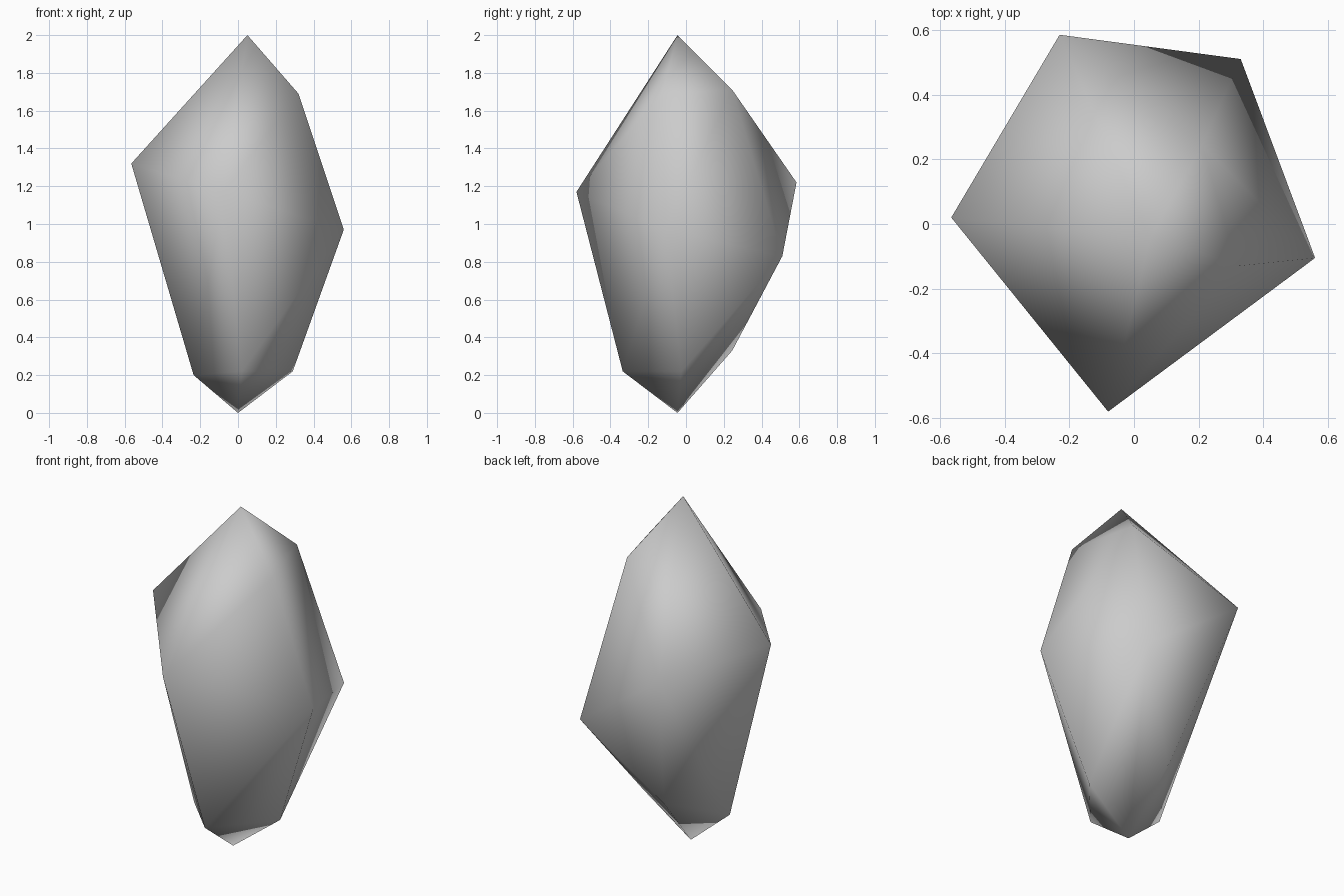
import bpy
import bmesh

# Remove the default object
default_cube = bpy.data.objects.get("Cube")
if default_cube:
    bpy.data.objects.remove(default_cube, do_unlink=True)


def make_material(name, colour):
    material = bpy.data.materials.new(name)
    material.use_nodes = True
    material.diffuse_color = colour
    shader = next(n for n in material.node_tree.nodes if n.type == "BSDF_PRINCIPLED")
    shader.inputs["Base Color"].default_value = colour
    shader.inputs["Roughness"].default_value = 0.8
    return material


def make_faceted_stone(name, rings, material):
    """Wrap a tight convex skin around the given rings of corner points."""
    bm = bmesh.new()
    for ring in rings:
        for corner in ring:
            bm.verts.new(corner)
    hull = bmesh.ops.convex_hull(bm, input=list(bm.verts), use_existing_faces=False)
    # Drop any corners that fall inside the skin
    inside = {v for v in hull["geom_interior"] if isinstance(v, bmesh.types.BMVert)}
    bmesh.ops.delete(bm, geom=list(inside), context="VERTS")
    bmesh.ops.recalc_face_normals(bm, faces=list(bm.faces))
    for face in bm.faces:
        face.smooth = True
    mesh = bpy.data.meshes.new(name)
    bm.to_mesh(mesh)
    bm.free()
    mesh.materials.append(material)
    stone = bpy.data.objects.new(name, mesh)
    bpy.context.scene.collection.objects.link(stone)
    return stone


# Corner points of the stone, from the top tip down to the lower tip
top_tip = [(0.05, -0.045, 2.0)]
shoulder_ring = [(0.32, -0.13, 1.69), (0.21, 0.245, 1.71)]
waist_ring = [
    (-0.565, 0.02, 1.32),
    (-0.23, 0.585, 1.22),
    (0.33, 0.51, 0.83),
    (0.56, -0.105, 0.97),
    (-0.08, -0.58, 1.17),
]
foot_ring = [
    (0.29, -0.025, 0.22),
    (0.02, -0.335, 0.22),
    (-0.235, -0.07, 0.2),
    (-0.03, 0.245, 0.33),
]
lower_tip = [(0.0, -0.045, 0.0)]

stone_grey = make_material("stone grey", (0.6, 0.6, 0.6, 1.0))
make_faceted_stone(
    "crystal_stone",
    [top_tip, shoulder_ring, waist_ring, foot_ring, lower_tip],
    stone_grey,
)
